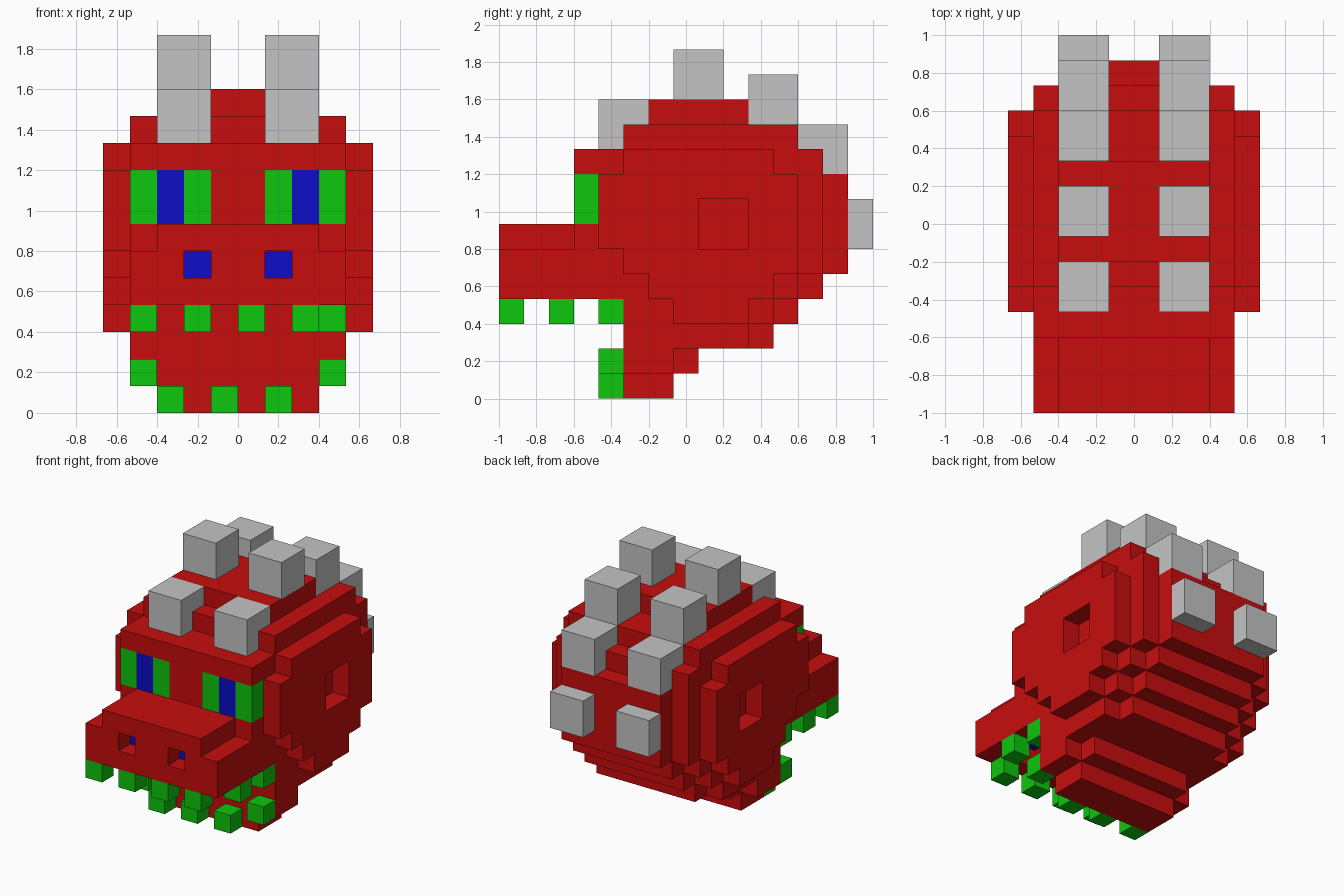
import bpy, bmesh

U = 2 / 15  # size of one block

if "Cube" in bpy.data.objects:
    bpy.data.objects.remove(bpy.data.objects["Cube"], do_unlink=True)


def material(name, rgb):
    m = bpy.data.materials.new(name)
    m.use_nodes = True
    m.diffuse_color = (*rgb, 1)
    bsdf = m.node_tree.nodes["Principled BSDF"]
    bsdf.inputs["Base Color"].default_value = (*rgb, 1)
    bsdf.inputs["Roughness"].default_value = 0.8
    return m


RED = material("red", (0.57, 0.004, 0.004))
GREEN = material("green", (0.004, 0.57, 0.004))
BLUE = material("blue", (0.004, 0.004, 0.57))
GREY = material("light grey", (0.55, 0.55, 0.55))


def box(x0, x1, y0, y1, z0, z1):
    """Set of block cells filling a box; y counts from the front tip."""
    return {(x, y, z) for x in range(x0, x1)
            for y in range(y0, y1) for z in range(z0, z1)}


def both(x0, x1, *rest):
    """A box and its mirror image."""
    return box(x0, x1, *rest) | box(-x1, -x0, *rest)


# Outward corner loops of the six block sides
SIDES = {
    (1, 0, 0): [(1, 0, 0), (1, 1, 0), (1, 1, 1), (1, 0, 1)],
    (-1, 0, 0): [(0, 0, 0), (0, 0, 1), (0, 1, 1), (0, 1, 0)],
    (0, 1, 0): [(0, 1, 0), (0, 1, 1), (1, 1, 1), (1, 1, 0)],
    (0, -1, 0): [(0, 0, 0), (1, 0, 0), (1, 0, 1), (0, 0, 1)],
    (0, 0, 1): [(0, 0, 1), (1, 0, 1), (1, 1, 1), (0, 1, 1)],
    (0, 0, -1): [(0, 0, 0), (0, 1, 0), (1, 1, 0), (1, 0, 0)],
}


def build(name, cells, mat):
    """Outer skin of the cells, with flat neighbouring faces merged."""
    bm = bmesh.new()
    verts = {}
    for c in sorted(cells):
        for d, loop in SIDES.items():
            if tuple(a + b for a, b in zip(c, d)) in cells:
                continue
            face = []
            for o in loop:
                k = tuple(a + b for a, b in zip(c, o))
                if k not in verts:
                    verts[k] = bm.verts.new((k[0] * U, k[1] * U - 1, k[2] * U))
                face.append(verts[k])
            bm.faces.new(face)
    bmesh.ops.dissolve_limit(bm, angle_limit=0.01, verts=bm.verts[:], edges=bm.edges[:])
    mesh = bpy.data.meshes.new(name)
    bm.to_mesh(mesh)
    bm.free()
    mesh.materials.append(mat)
    ob = bpy.data.objects.new(name, mesh)
    bpy.context.collection.objects.link(ob)
    return ob


# Eyes, nostrils and ear holes
eye_white = both(1, 2, 3, 4, 7, 9) | both(3, 4, 3, 4, 7, 9)
pupil = both(2, 3, 3, 4, 7, 9)
nostril = both(1, 2, 1, 2, 5, 6)
nostril_hole = both(1, 2, 0, 1, 5, 6)
ear_hole = both(4, 5, 8, 10, 6, 8)

# Head: half width, front, back, bottom, top of each step
head = set()
for w, y0, y1, z0, z1 in [
    # middle
    (3, 5, 7, 0, 1), (3, 5, 8, 1, 2), (3, 5, 11, 2, 3), (3, 5, 12, 3, 4),
    (3, 4, 13, 4, 5), (3, 4, 14, 5, 9), (3, 3, 13, 9, 10),
    (3, 5, 12, 10, 11), (3, 6, 10, 11, 12),
    # wider layer
    (4, 5, 7, 1, 2), (4, 5, 10, 2, 3), (4, 5, 11, 3, 4), (4, 4, 12, 4, 5),
    (4, 4, 13, 5, 9), (4, 3, 4, 6, 9), (4, 3, 13, 9, 10), (4, 5, 12, 10, 11),
    # cheek plates
    (5, 7, 10, 3, 4), (5, 6, 11, 4, 5), (5, 5, 12, 5, 6),
    (5, 4, 12, 6, 9), (5, 5, 11, 9, 10),
]:
    head |= box(-w, w, y0, y1, z0, z1)

# Snout: hollow underneath, with a raised bridge
snout = box(-4, 4, 0, 4, 4, 6) - box(-3, 3, 1, 4, 4, 6)
snout |= box(-3, 3, 0, 4, 6, 7)
head = (head | snout) - eye_white - pupil - nostril_hole - ear_hole - nostril
build("head", head, RED)
build("eye_whites", eye_white, GREEN)
build("pupils", pupil, BLUE)
build("nostrils", nostril, BLUE)

# Upper teeth hang around the snout rim (x, y)
upper = [(-4, 0), (-2, 0), (0, 0), (2, 0), (-4, 2), (-4, 4), (3, 2), (3, 4)]
build("upper_teeth", {(x, y, 3) for x, y in upper}, GREEN)

# Lower teeth stand out from the chin (x, z)
lower = [(-4, 1), (-3, 0), (-1, 0), (1, 0), (3, 1)]
build("lower_teeth", {(x, 4, z) for x, z in lower}, GREEN)

# Paired spikes over the crown and down the back (front, back, bottom, top)
spikes = [(4, 6, 10, 12), (7, 9, 12, 14), (10, 12, 11, 13),
          (12, 14, 9, 11), (14, 15, 6, 8)]
for i, s in enumerate(spikes):
    build(f"spike_pair_{i + 1}", both(1, 3, *s) - head, GREY)
